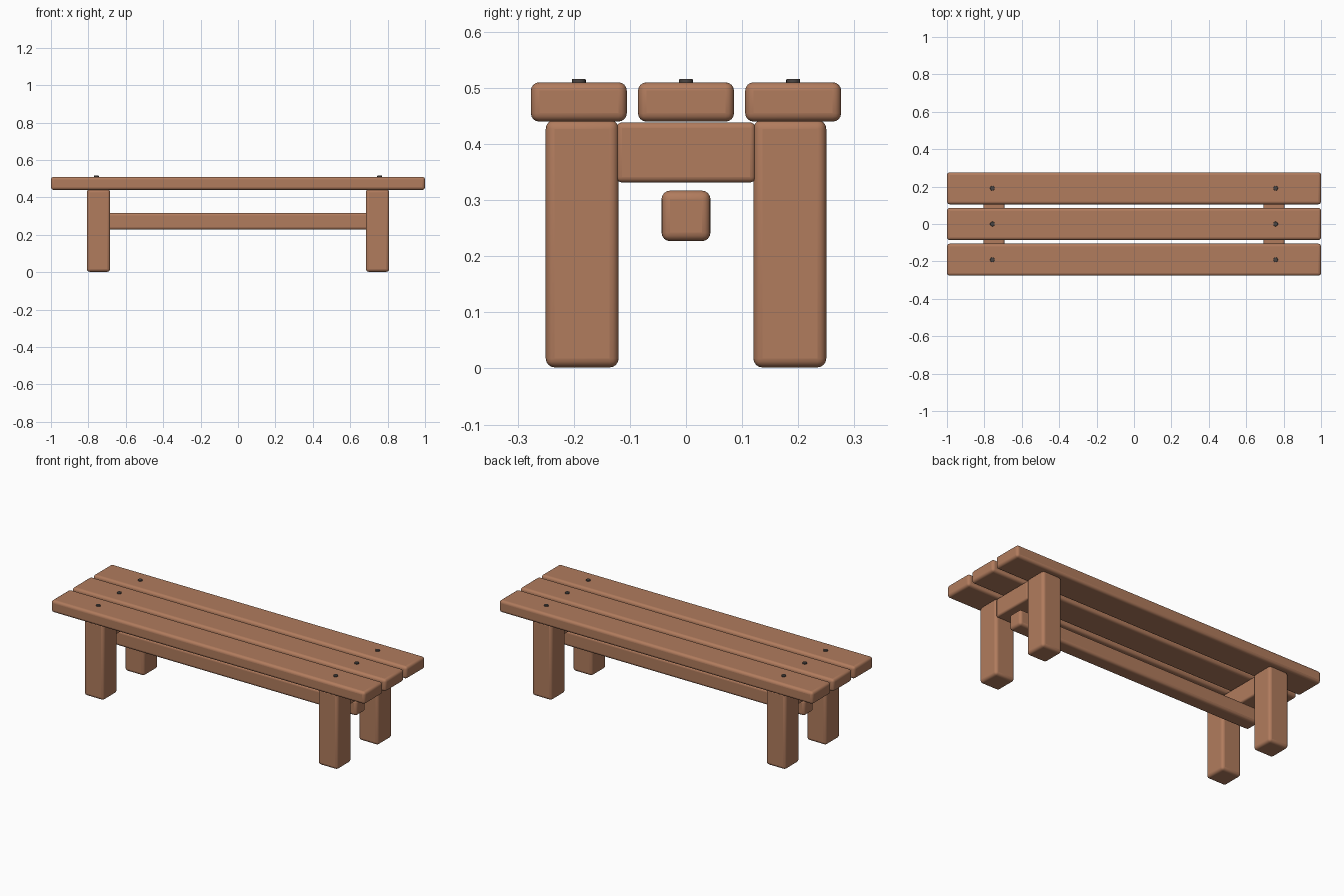
import bpy

if "Cube" in bpy.data.objects:
    bpy.data.objects.remove(bpy.data.objects["Cube"])


def material(name, color):
    m = bpy.data.materials.new(name)
    m.diffuse_color = (*color, 1)
    m.use_nodes = True
    m.node_tree.nodes["Principled BSDF"].inputs["Base Color"].default_value = m.diffuse_color
    return m


wood = material("wood", (0.44, 0.20, 0.11))
metal = material("dark_metal", (0.07, 0.06, 0.055))


def finish(obj, name, mat, bevel, segments):
    obj.name = name
    obj.data.materials.append(mat)
    mod = obj.modifiers.new("rounded_edges", 'BEVEL')
    mod.width = bevel
    mod.segments = segments
    mod.limit_method = 'ANGLE'
    bpy.ops.object.shade_smooth_by_angle()


def beam(name, center, size, bevel):
    bpy.ops.mesh.primitive_cube_add(size=1, location=center)
    obj = bpy.context.object
    obj.scale = size
    bpy.ops.object.transform_apply(location=False, rotation=False, scale=True)
    finish(obj, name, wood, bevel, 4)


def bolt(name, x, y):
    bpy.ops.mesh.primitive_cylinder_add(vertices=16, radius=0.0125, depth=0.012,
                                        location=(x, y, 0.510))
    finish(bpy.context.object, name, metal, 0.002, 2)


# seat slats with a bolt head near each end
for row, y in (("front", -0.191), ("middle", 0), ("back", 0.191)):
    beam(f"{row}_slat", (0, y, 0.475), (2, 0.171, 0.07), 0.015)
    for side, x in (("left", -0.757), ("right", 0.757)):
        bolt(f"{row}_{side}_bolt", x, y)

# legs and the cross rail joining each pair
for side, s in (("left", -1), ("right", 1)):
    for row, t in (("front", -1), ("back", 1)):
        beam(f"{row}_{side}_leg", (s * 0.746, t * 0.185, 0.2225),
             (0.125, 0.13, 0.441), 0.016)
    beam(f"{side}_cross_rail", (s * 0.749, 0, 0.385), (0.112, 0.248, 0.107), 0.01)

# long stretcher under the seat
beam("stretcher", (0, 0, 0.272), (1.57, 0.087, 0.09), 0.015)
